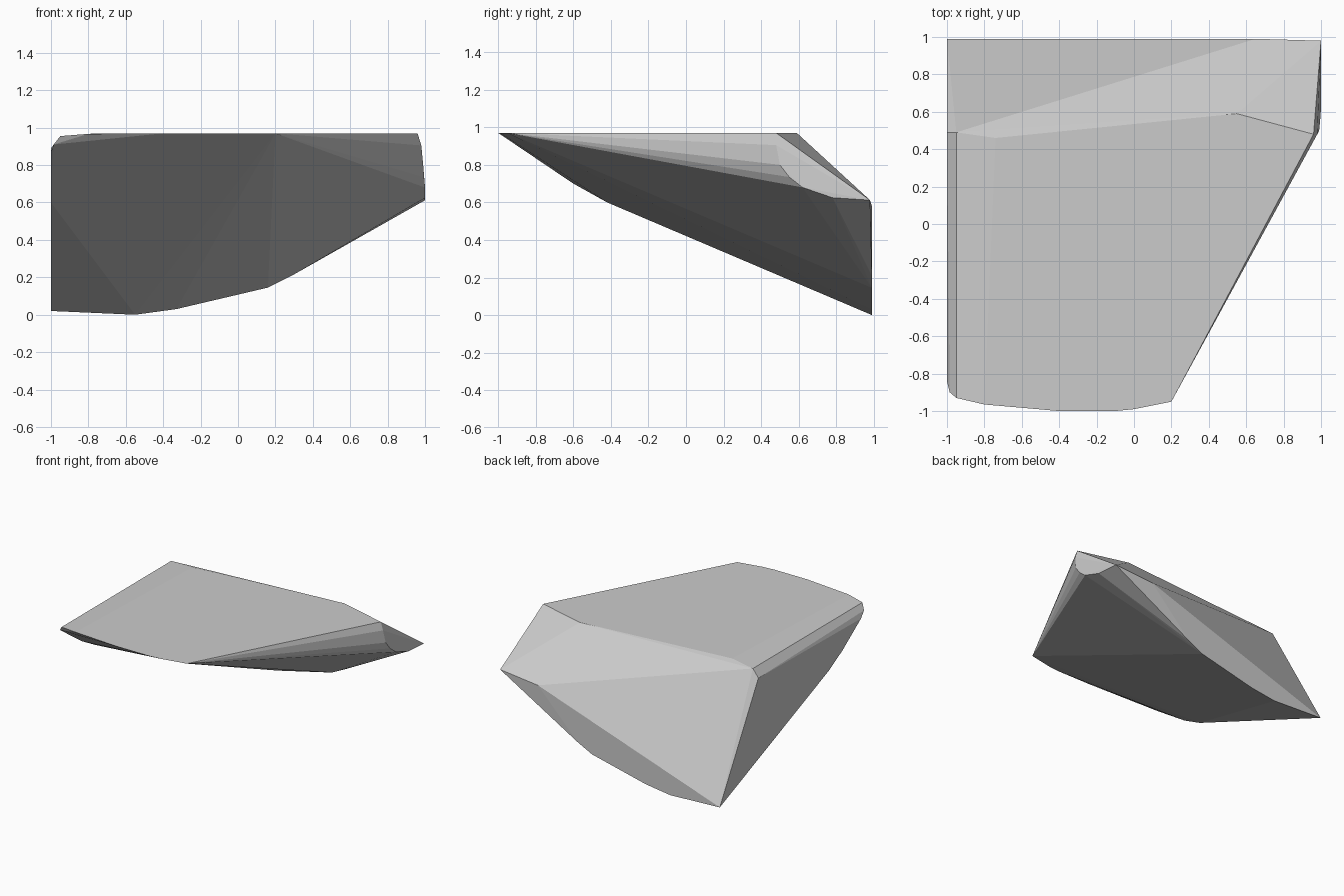
import bpy, bmesh

if "Cube" in bpy.data.objects:
    bpy.data.objects.remove(bpy.data.objects["Cube"])

# Flat deck outline, with its front lip and rear ridge
deck = [(-0.95, -0.93, 0.955), (-0.80, -0.965, 0.967), (-0.40, -1.0, 0.97),
        (-0.10, -1.0, 0.97), (0.0, -0.99, 0.97), (0.20, -0.95, 0.97),
        (0.96, 0.48, 0.97), (0.55, 0.59, 0.97), (-0.74, 0.46, 0.97),
        (-0.95, 0.49, 0.955)]

# Left side profile in (y, z) at x = -1
left = [(-1.0, y, z) for y, z in
        [(0.49, 0.89), (-0.84, 0.87), (-0.60, 0.70), (-0.42, 0.60), (0.99, 0.02)]]
left.append((-0.985, -0.90, 0.91))

# Lower rear edge profile in (x, z) at the back
rear = [(x, 0.99, z) for x, z in
        [(-0.55, 0.0), (-0.33, 0.03), (0.16, 0.145), (0.29, 0.21), (0.65, 0.58)]]

# Rounded right end
right = [(0.98, 0.48, 0.905), (0.99, 0.50, 0.80), (0.995, 0.55, 0.735),
         (1.0, 0.62, 0.68), (1.0, 0.78, 0.625), (1.0, 0.98, 0.612)]

# Faceted body skinned over the profiles
bm = bmesh.new()
for p in deck + left + rear + right:
    bm.verts.new(p)
hull = bmesh.ops.convex_hull(bm, input=bm.verts[:])
loose = {e for e in hull["geom_interior"] + hull["geom_unused"]
         if isinstance(e, bmesh.types.BMVert)}
bmesh.ops.delete(bm, geom=list(loose), context='VERTS')
bmesh.ops.dissolve_limit(bm, angle_limit=0.01, verts=bm.verts[:], edges=bm.edges[:])
bmesh.ops.recalc_face_normals(bm, faces=bm.faces[:])
mesh = bpy.data.meshes.new("wedge_block")
bm.to_mesh(mesh)
bm.free()
bpy.context.collection.objects.link(bpy.data.objects.new("wedge_block", mesh))
